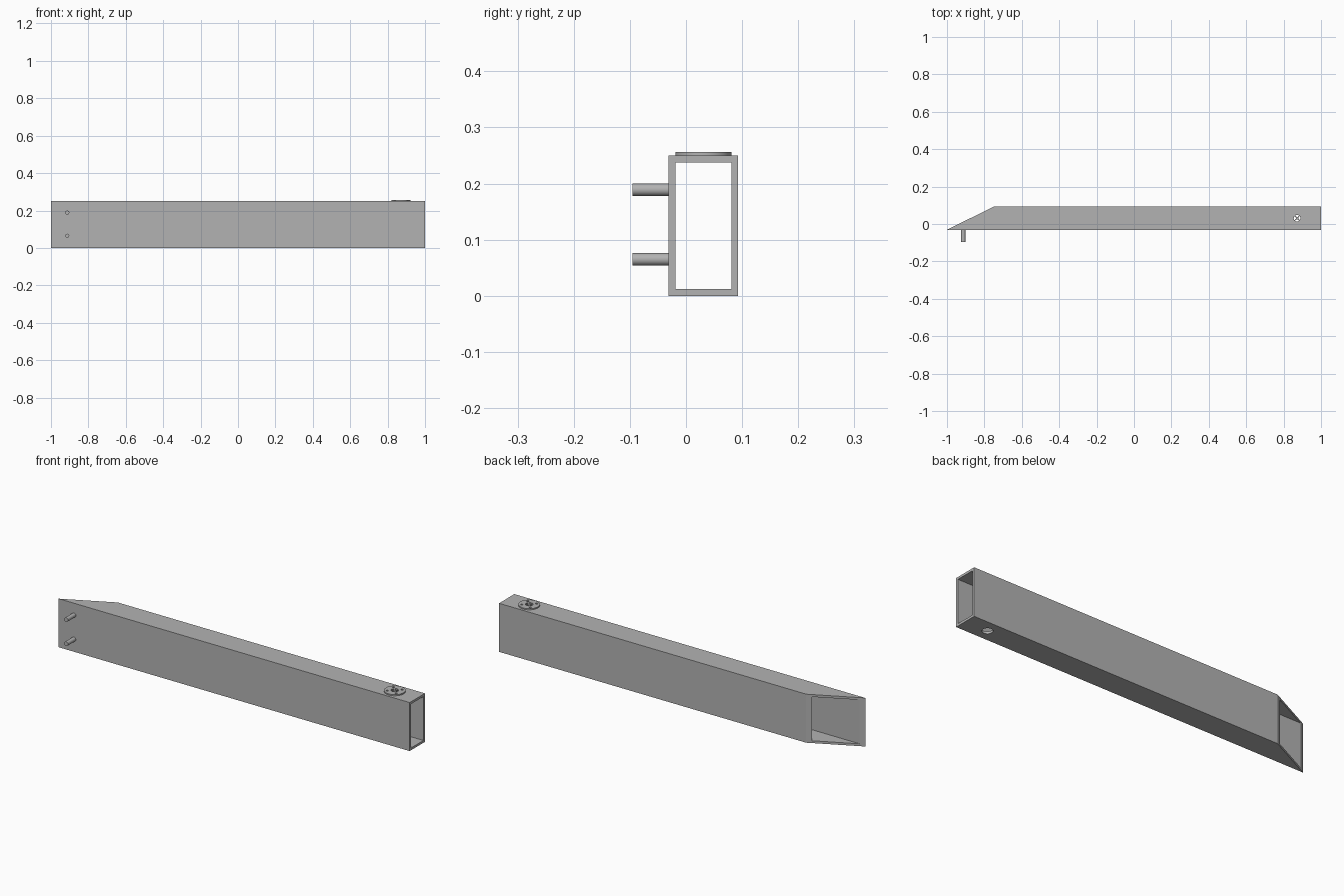
import bpy, bmesh, math
from mathutils import Matrix

if "Cube" in bpy.data.objects:
    bpy.data.objects.remove(bpy.data.objects["Cube"])

FRONT, BACK, HEIGHT, WALL = -0.031, 0.093, 0.25, 0.012
PLATE_X, PLATE_Y = 0.872, (FRONT + BACK) / 2

steel = bpy.data.materials.new("grey_steel")
steel.use_nodes = True
grey = (0.45, 0.45, 0.45, 1)
steel.diffuse_color = grey
steel.node_tree.nodes["Principled BSDF"].inputs["Base Color"].default_value = grey


def finish(bm, name):
    bmesh.ops.recalc_face_normals(bm, faces=bm.faces)
    mesh = bpy.data.meshes.new(name)
    bm.to_mesh(mesh)
    bm.free()
    mesh.materials.append(steel)
    obj = bpy.data.objects.new(name, mesh)
    bpy.context.collection.objects.link(obj)
    return obj


def cylinder(name, radius, depth, centre, axis="Z", sides=32):
    bm = bmesh.new()
    turn = Matrix.Rotation(math.pi / 2, 4, "X") if axis == "Y" else Matrix()
    bmesh.ops.create_cone(bm, cap_ends=True, segments=sides, radius1=radius,
                          radius2=radius, depth=depth,
                          matrix=Matrix.Translation(centre) @ turn)
    return finish(bm, name)


def smooth(obj):
    bpy.ops.object.select_all(action="DESELECT")
    obj.select_set(True)
    bpy.context.view_layer.objects.active = obj
    bpy.ops.object.shade_smooth_by_angle(angle=math.radians(35))


def cut(obj, cutter):
    mod = obj.modifiers.new("hole", "BOOLEAN")
    mod.operation, mod.solver, mod.object = "DIFFERENCE", "EXACT", cutter
    bpy.context.view_layer.objects.active = obj
    bpy.ops.object.modifier_apply(modifier=mod.name)
    bpy.data.objects.remove(cutter)


# Rectangular tube: square at one end, mitred at the other
def mitre_x(y):
    return -1 + 0.25 * (y - FRONT) / (BACK - FRONT)


bm = bmesh.new()
loops = []
for inset in (0, WALL):
    y0, y1, z0, z1 = FRONT + inset, BACK - inset, inset, HEIGHT - inset
    corners = [(y0, z0), (y1, z0), (y1, z1), (y0, z1)]
    loops.append([bm.verts.new((mitre_x(y), y, z)) for y, z in corners])
    loops.append([bm.verts.new((1, y, z)) for y, z in corners])
for a, b in ((0, 1), (1, 3), (3, 2), (2, 0)):
    for i in range(4):
        j = (i + 1) % 4
        bm.faces.new((loops[a][i], loops[a][j], loops[b][j], loops[b][i]))
tube = finish(bm, "tube")
cut(tube, cylinder("top_hole", 0.02, 0.05, (PLATE_X, PLATE_Y, HEIGHT)))
cut(tube, cylinder("bottom_hole", 0.025, 0.05, (PLATE_X, PLATE_Y, 0)))

# Round flange with a centre opening and four bolt holes
flange = cylinder("flange", 0.05, 0.006, (PLATE_X, PLATE_Y, HEIGHT + 0.003), sides=48)
cut(flange, cylinder("opening", 0.018, 0.05, (PLATE_X, PLATE_Y, HEIGHT)))
for i in range(4):
    a = math.pi / 4 + i * math.pi / 2
    spot = (PLATE_X + 0.035 * math.cos(a), PLATE_Y + 0.035 * math.sin(a), HEIGHT)
    cut(flange, cylinder("bolt_hole", 0.006, 0.05, spot, sides=16))
smooth(flange)

# Hub held by crossed spokes inside the opening
smooth(cylinder("hub", 0.007, 0.006, (PLATE_X, PLATE_Y, HEIGHT + 0.003), sides=24))
for i, angle in enumerate((math.pi / 4, -math.pi / 4)):
    bm = bmesh.new()
    bmesh.ops.create_cube(bm, size=1, matrix=Matrix.Translation((PLATE_X, PLATE_Y, HEIGHT + 0.003))
                          @ Matrix.Rotation(angle, 4, "Z")
                          @ Matrix.Diagonal((0.037, 0.005, 0.005, 1)))
    finish(bm, f"spoke_{i + 1}")

# Two locating pegs on the front wall
for name, z in (("lower_peg", 0.065), ("upper_peg", 0.189)):
    smooth(cylinder(name, 0.011, 0.066, (-0.913, FRONT - 0.031, z), axis="Y"))
